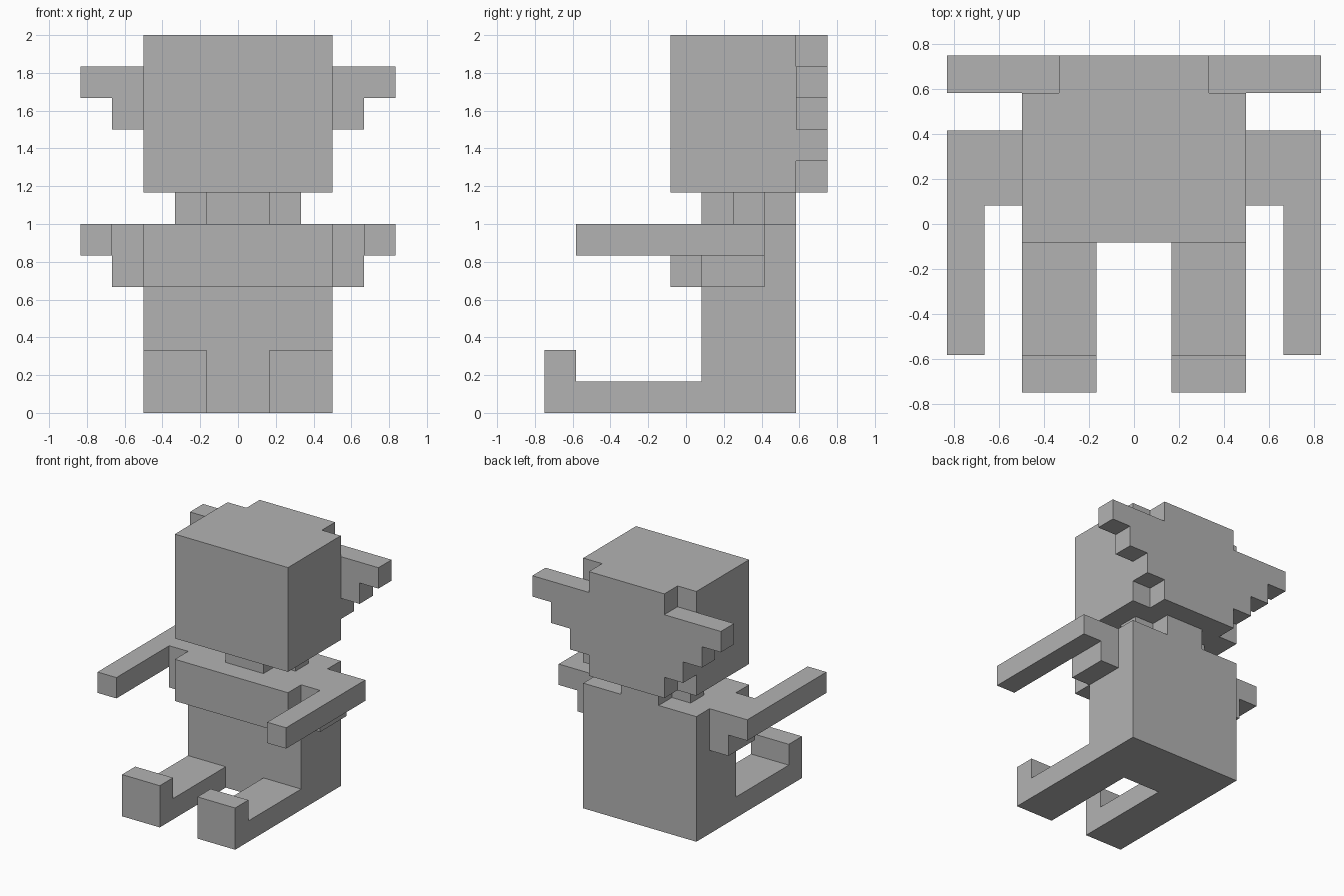
import bpy
import bmesh
from mathutils import Vector

cube = bpy.data.objects.get("Cube")
if cube:
    bpy.data.objects.remove(cube, do_unlink=True)

U = 1 / 6  # one block

grey = bpy.data.materials.new("plain grey")
grey.use_nodes = True
GREY = (0.45, 0.45, 0.45, 1)
grey.diffuse_color = GREY
grey.node_tree.nodes["Principled BSDF"].inputs["Base Color"].default_value = GREY


def extrude(name, outline, axis, low, high):
    """Extrude a 2D outline, measured in blocks, along axis from low to high."""
    def place(p, d):
        a, b = p
        return {"x": (d, a, b), "y": (a, d, b), "z": (a, b, d)}[axis]

    bm = bmesh.new()
    face = bm.faces.new([bm.verts.new(Vector(place(p, low)) * U) for p in outline])
    grown = bmesh.ops.extrude_face_region(bm, geom=[face])["geom"]
    verts = [v for v in grown if isinstance(v, bmesh.types.BMVert)]
    bmesh.ops.translate(bm, verts=verts, vec=Vector(place((0, 0), high - low)) * U)
    bmesh.ops.recalc_face_normals(bm, faces=bm.faces)
    mesh = bpy.data.meshes.new(name)
    bm.to_mesh(mesh)
    bm.free()
    mesh.materials.append(grey)
    obj = bpy.data.objects.new(name, mesh)
    bpy.context.collection.objects.link(obj)
    return obj


def rect(a0, a1, b0, b1):
    return [(a0, b0), (a1, b0), (a1, b1), (a0, b1)]


def mirrored(half):
    """Close a right-hand outline with its reflection."""
    return half + [(-a, b) for a, b in reversed(half)]


# Torso with the overhanging chest, drawn from the side
extrude("torso", [(0.5, 0), (3.5, 0), (3.5, 6), (-0.5, 6), (-0.5, 4), (0.5, 4)],
        "x", -3, 3)

# Cross-shaped neck
extrude("neck", mirrored([(1, 0.5), (1, 1.5), (2, 1.5), (2, 2.5), (1, 2.5), (1, 3.5)]),
        "z", 6, 7)

# Head block and the stepped plate with ears behind it
extrude("head", rect(-3, 3, -0.5, 3.5), "z", 7, 12)
extrude("ear_plate",
        mirrored([(2, 7), (2, 8), (3, 8), (3, 9), (4, 9), (4, 10),
                  (5, 10), (5, 11), (2, 11), (2, 12)]),
        "y", 3.5, 4.5)

# Arms and legs on both sides
for side, s in (("left", 1), ("right", -1)):
    arm = [(3, 0.5), (4, 0.5), (4, -3.5), (5, -3.5), (5, 2.5), (3, 2.5)]
    extrude(side + "_arm", [(s * a, b) for a, b in arm], "z", 5, 6)
    extrude(side + "_shoulder", rect(s * 3, s * 4, 0.5, 2.5), "z", 4, 5)
    leg = [(0.5, 0), (0.5, 1), (-3.5, 1), (-3.5, 2), (-4.5, 2), (-4.5, 0)]
    extrude(side + "_leg", leg, "x", *sorted((s, s * 3)))
